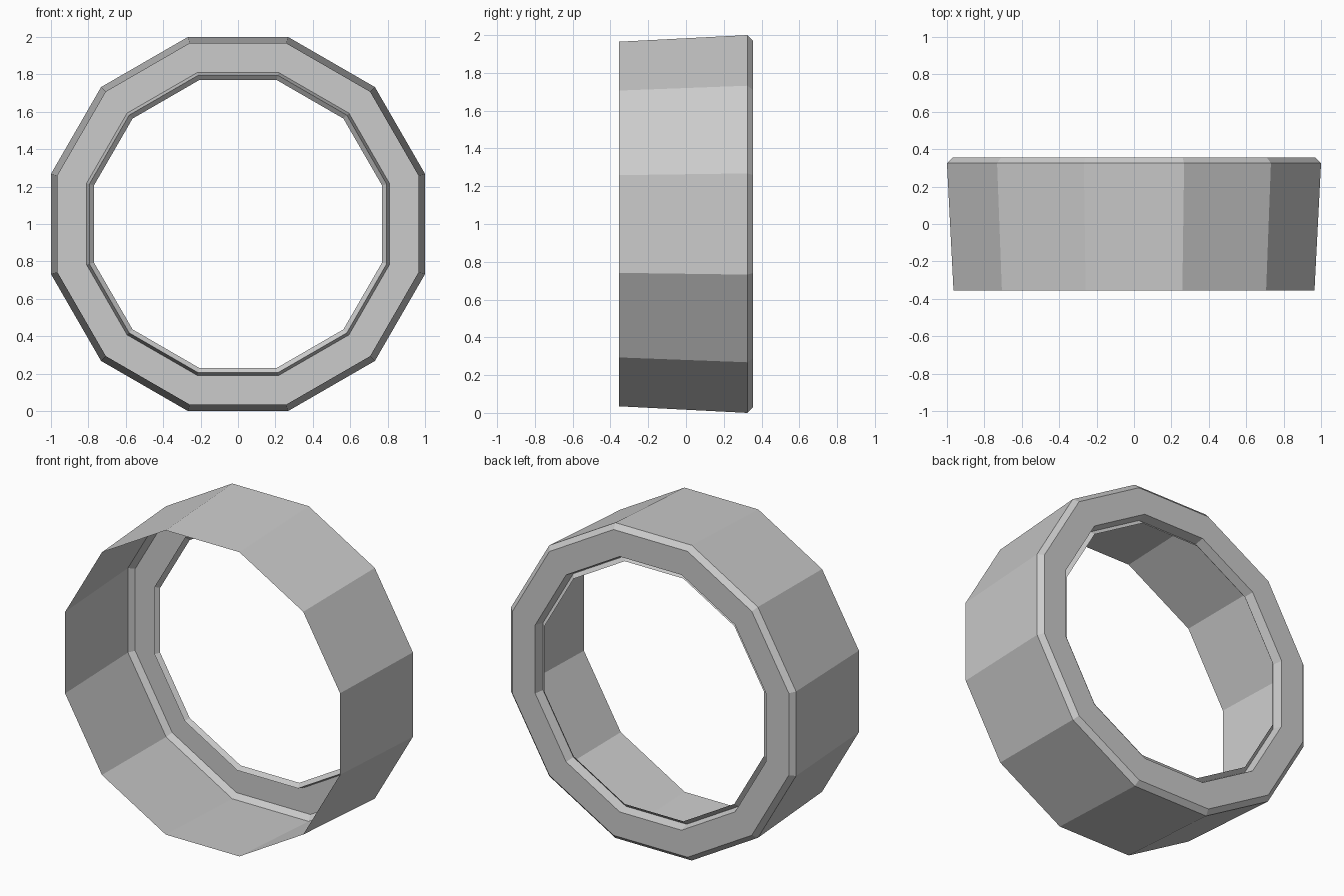
import bpy, bmesh, math

SIDES = 12

# Remove the default cube
cube = bpy.data.objects.get("Cube")
if cube:
    bpy.data.objects.remove(cube, do_unlink=True)

# Single grey material
grey = bpy.data.materials.new("plain grey")
grey.use_nodes = True
colour = (0.6, 0.6, 0.6, 1.0)
grey.diffuse_color = colour
grey.node_tree.nodes["Principled BSDF"].inputs["Base Color"].default_value = colour

# Profile as (distance from axis to flat side, y), from open front to back lip
profile = [
    (0.965, -0.355),  # open front rim
    (1.00, 0.325),    # flared outer wall
    (0.97, 0.355),    # back chamfer
    (0.81, 0.355),    # flat back flange
    (0.795, 0.298),   # lip turned forward
    (0.77, 0.32),     # lip folded back
]

# Spin the profile around the y axis into a twelve-sided shell
bm = bmesh.new()
slope = math.tan(math.pi / SIDES)
verts = [bm.verts.new((r * slope, y, r)) for r, y in profile]
edges = [bm.edges.new(pair) for pair in zip(verts, verts[1:])]
bmesh.ops.spin(bm, geom=verts + edges, cent=(0, 0, 0), axis=(0, 1, 0),
               angle=math.tau, steps=SIDES)
bmesh.ops.remove_doubles(bm, verts=bm.verts[:], dist=0.0005)
bmesh.ops.recalc_face_normals(bm, faces=bm.faces[:])

# Make the outer wall face away from the axis
wall = max(bm.faces, key=lambda f: f.calc_area())
if wall.normal.dot(wall.calc_center_median()) < 0:
    bmesh.ops.reverse_faces(bm, faces=bm.faces[:])

# Stand the ring on the ground
bmesh.ops.translate(bm, verts=bm.verts[:], vec=(0, 0, 1))

mesh = bpy.data.meshes.new("ring_shell")
bm.to_mesh(mesh)
bm.free()
mesh.materials.append(grey)
ring = bpy.data.objects.new("ring_shell", mesh)
bpy.context.collection.objects.link(ring)
